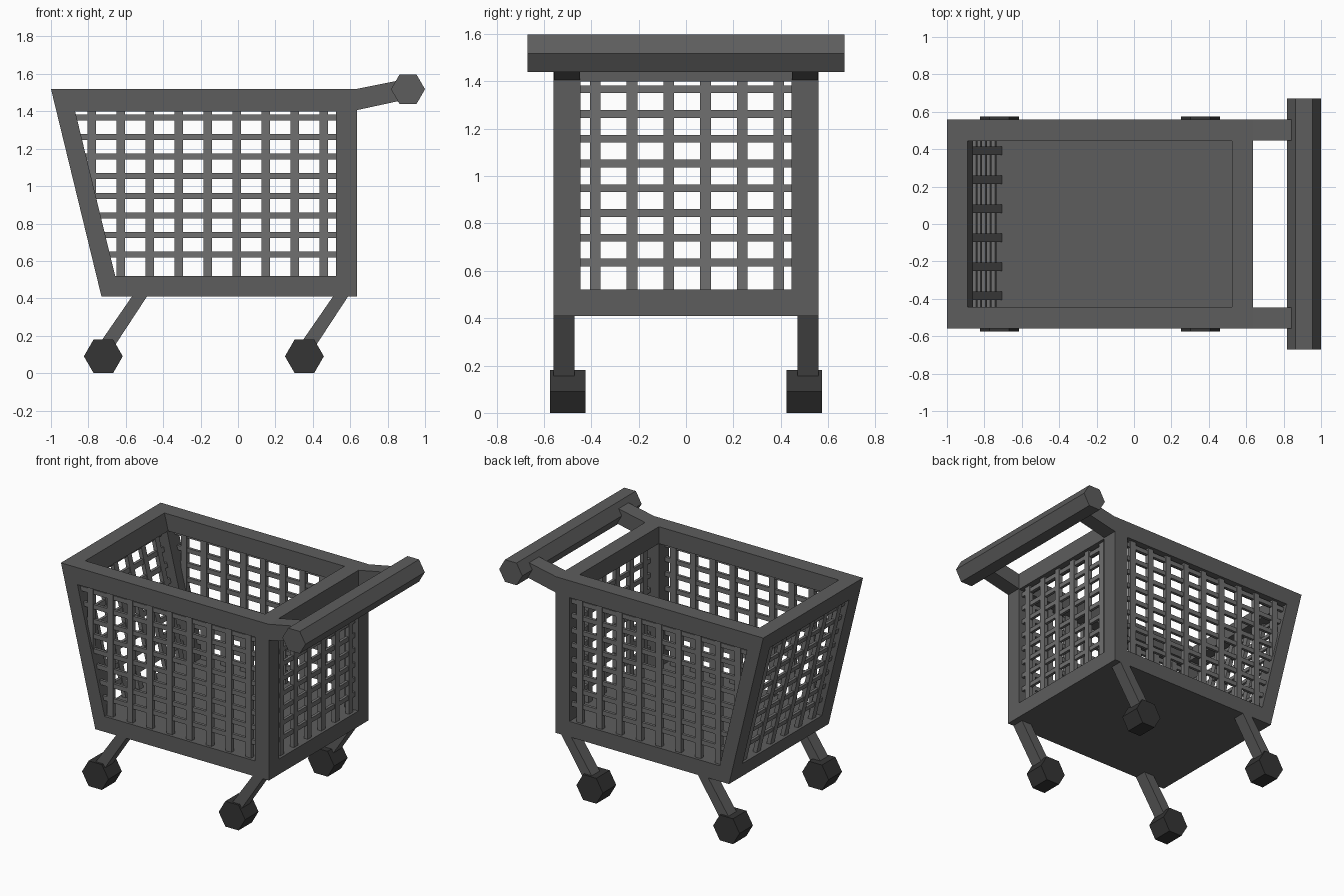
import bpy, bmesh, math
from mathutils import Matrix

if "Cube" in bpy.data.objects:
    bpy.data.objects.remove(bpy.data.objects["Cube"])


def material(name, v):
    m = bpy.data.materials.new(name)
    m.diffuse_color = (v, v, v, 1)
    m.use_nodes = True
    m.node_tree.nodes["Principled BSDF"].inputs["Base Color"].default_value = m.diffuse_color
    return m


FRAME = material("frame grey", 0.11)
WIRE = material("wire grey", 0.16)
DARK = material("wheel dark", 0.035)


def finish(name, bm, mat):
    bmesh.ops.recalc_face_normals(bm, faces=bm.faces)
    me = bpy.data.meshes.new(name)
    bm.to_mesh(me)
    bm.free()
    me.materials.append(mat)
    ob = bpy.data.objects.new(name, me)
    bpy.context.collection.objects.link(ob)
    return ob


def prism(bm, profile, y0, y1):
    """Extrude an xz profile from y0 to y1."""
    a = [bm.verts.new((x, y0, z)) for x, z in profile]
    b = [bm.verts.new((x, y1, z)) for x, z in profile]
    n = len(profile)
    bm.faces.new(a)
    bm.faces.new(b[::-1])
    for i in range(n):
        j = (i + 1) % n
        bm.faces.new((a[i], b[i], b[j], a[j]))


def ring(bm, outer, inner, y0, y1):
    """Flat picture frame between two xz outlines."""
    loops = [[bm.verts.new((x, y, z)) for x, z in p]
             for y in (y0, y1) for p in (outer, inner)]
    n = len(outer)
    for i in range(n):
        j = (i + 1) % n
        for p, q in ((0, 1), (1, 3), (3, 2), (2, 0)):
            a, b = loops[p], loops[q]
            bm.faces.new((a[i], a[j], b[j], b[i]))


def front_x(z, inset=0.0):
    return -1 + (1.52 - z) * 0.2432 + inset


def slanted(z0, z1, i0, i1):
    return [(front_x(z0, i0), z0), (front_x(z1, i0), z1),
            (front_x(z1, i1), z1), (front_x(z0, i1), z0)]


def rect(x0, x1, z0, z1):
    return [(x0, z0), (x1, z0), (x1, z1), (x0, z1)]


def hexagon(x, z, r):
    return [(x + r * math.cos(math.radians(60 * k)), z + r * math.sin(math.radians(60 * k)))
            for k in range(6)]


TOP, BOT, RIM, SILL = 1.52, 0.41, 1.40, 0.52
BACK, HALF = 0.635, 0.56

# basket frame: two side rings, end top rails
bm = bmesh.new()
outer = [(front_x(TOP), TOP), (BACK, TOP), (BACK, BOT), (front_x(BOT), BOT)]
inner = [(front_x(RIM, .10), RIM), (.525, RIM), (.525, SILL), (front_x(SILL, .10), SILL)]
for s in (-1, 1):
    ring(bm, outer, inner, s * .445, s * HALF)
prism(bm, slanted(RIM, TOP, 0, .11), -.445, .445)
prism(bm, rect(.525, BACK, RIM, TOP), -.445, .445)
finish("basket_frame", bm, FRAME)

# solid floor
bm = bmesh.new()
prism(bm, [(front_x(SILL), SILL), (BACK, SILL), (BACK, BOT), (front_x(BOT), BOT)], -.445, .445)
finish("basket_floor", bm, FRAME)

# wire grids
rows = [0.635 + 0.1045 * i for i in range(8)]
cols = [-0.783 + 0.1553 * i for i in range(9)]
ends = [-0.383 + 0.155 * i for i in range(6)]
W, H = 0.0225, 0.016

bm = bmesh.new()
for s in (-1, 1):
    for z in rows:
        prism(bm, [(front_x(z - H, .05), z - H), (.56, z - H),
                   (.56, z + H), (front_x(z + H, .05), z + H)], s * .515, s * .535)
    for x in cols:
        z0 = max(.50, 1.52 - (x + .95) / .2432)
        prism(bm, rect(x - W, x + W, z0, 1.42), s * .51, s * .54)
finish("side_grids", bm, WIRE)

bm = bmesh.new()
for z in rows:
    prism(bm, slanted(z - H, z + H, .025, .045), -.48, .48)
    prism(bm, rect(BACK - .045, BACK - .025, z - H, z + H), -.48, .48)
for y in ends:
    prism(bm, slanted(.50, 1.42, .02, .05), y - W, y + W)
    prism(bm, rect(BACK - .05, BACK - .02, .50, 1.42), y - W, y + W)
finish("end_grids", bm, WIRE)

# legs and hexagonal wheels
for place, x in (("front", -0.72), ("rear", 0.355)):
    legs, wheels = bmesh.new(), bmesh.new()
    for s in (-1, 1):
        prism(legs, [(x + .16, .42), (x + .24, .42), (x + .04, .115), (x - .03, .145)],
              s * .47, s * HALF)
        prism(wheels, hexagon(x, .092, .104), s * .425, s * .575)
    bmesh.ops.translate(wheels, verts=wheels.verts, vec=(0, 0, -min(v.co.z for v in wheels.verts)))
    finish(place + "_legs", legs, FRAME)
    finish(place + "_wheels", wheels, DARK)

# push handle and its arms
bm = bmesh.new()
for s in (-1, 1):
    prism(bm, [(.62, 1.517), (.86, 1.565), (.86, 1.455), (.62, 1.403)], s * .447, s * .558)
finish("handle_arms", bm, FRAME)
bm = bmesh.new()
prism(bm, hexagon(.909, 1.518, .091), -.67, .67)
finish("push_handle", bm, FRAME)
